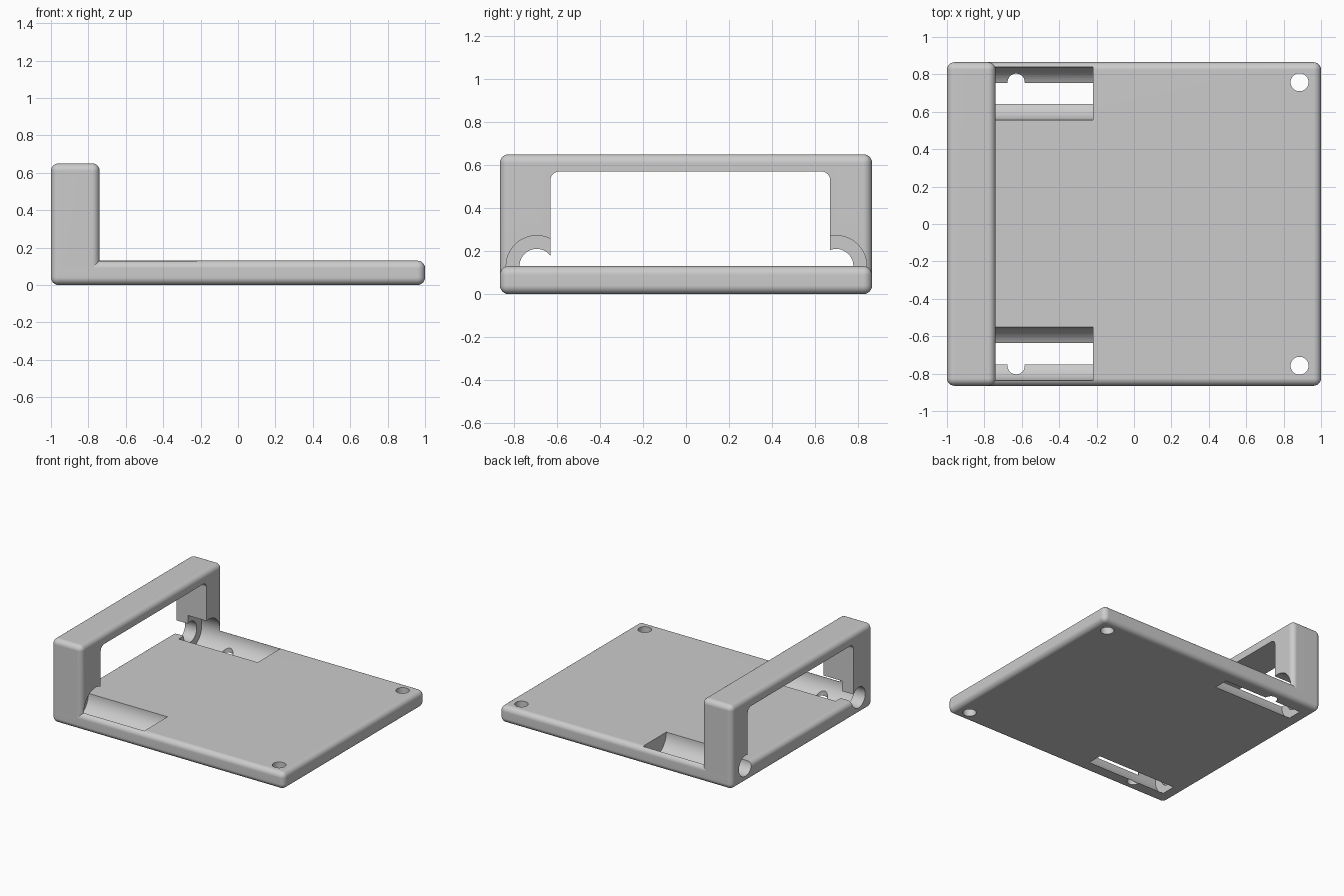
import bpy, bmesh, math
from mathutils import Matrix, Vector

cube = bpy.data.objects.get("Cube")
if cube:
    bpy.data.objects.remove(cube, do_unlink=True)

HALF_Y = 0.865
ROUND = 0.04

grey = bpy.data.materials.new("plain_grey")
grey.use_nodes = True
grey.diffuse_color = (0.6, 0.6, 0.6, 1)
grey.node_tree.nodes["Principled BSDF"].inputs["Base Color"].default_value = (0.6, 0.6, 0.6, 1)


def finish(bm, name):
    bmesh.ops.recalc_face_normals(bm, faces=bm.faces)
    mesh = bpy.data.meshes.new(name)
    bm.to_mesh(mesh)
    bm.free()
    mesh.materials.append(grey)
    obj = bpy.data.objects.new(name, mesh)
    bpy.context.collection.objects.link(obj)
    return obj


def rounded_box(name, low, high, pick):
    """Box between two corners, rounded on the edges that pick() accepts."""
    low, high = Vector(low), Vector(high)
    bm = bmesh.new()
    bmesh.ops.create_cube(bm, size=1, matrix=Matrix.Translation((low + high) / 2)
                          @ Matrix.Diagonal((*(high - low), 1)))
    edges = [e for e in bm.edges if pick(e)]
    bmesh.ops.bevel(bm, geom=edges, offset=ROUND, segments=6, profile=0.5, affect='EDGES')
    return finish(bm, name)


def cylinder(name, start, end, radius):
    start, end = Vector(start), Vector(end)
    axis = end - start
    turn = axis.to_track_quat('Z', 'Y').to_matrix().to_4x4()
    bm = bmesh.new()
    bmesh.ops.create_cone(bm, cap_ends=True, segments=64, radius1=radius, radius2=radius,
                          depth=axis.length,
                          matrix=Matrix.Translation((start + end) / 2) @ turn)
    return finish(bm, name)


def cut(obj, cutters):
    for cutter in cutters:
        mod = obj.modifiers.new("cut", 'BOOLEAN')
        mod.operation = 'DIFFERENCE'
        mod.solver = 'EXACT'
        mod.object = cutter
    graph = bpy.context.evaluated_depsgraph_get()
    mesh = bpy.data.meshes.new_from_object(obj.evaluated_get(graph))
    obj.modifiers.clear()
    obj.data = mesh
    bpy.ops.object.select_all(action='DESELECT')
    obj.select_set(True)
    bpy.context.view_layer.objects.active = obj
    bpy.ops.object.shade_smooth_by_angle(angle=math.radians(30))
    normals = obj.modifiers.new("even_normals", 'WEIGHTED_NORMAL')
    normals.keep_sharp = True


# Flat base plate and the upright frame whose legs sink into it
plate = rounded_box("base_plate", (-1, -HALF_Y, 0), (1, HALF_Y, 0.13), lambda e: True)
frame = rounded_box("upright_frame", (-1, -HALF_Y, 0.065), (-0.74, HALF_Y, 0.65),
                    lambda e: max(v.co.z for v in e.verts) > 0.1)

# Round-cornered opening between the legs
window = rounded_box("window_cutter", (-1.2, -0.63, -0.1), (-0.5, 0.67, 0.57),
                     lambda e: all(v.co.z > 0.5 for v in e.verts)
                     and abs(e.verts[0].co.x - e.verts[1].co.x) > 0.1)

# Barrel troughs, rod holes, drain holes and corner screw holes on each side
shared, plate_only = [], []
for side, y in (("left", 0.698), ("right", -0.694)):
    sign = math.copysign(1, y)
    shared += [
        cylinder(side + "_trough_cutter", (-0.9, y, 0.13), (-0.22, y, 0.13), 0.142),
        cylinder(side + "_rod_cutter", (-1.2, y, 0.13), (-0.8, y, 0.13), 0.08),
    ]
    plate_only += [
        cylinder(side + "_drain_cutter", (-0.63, sign * 0.758, -0.2),
                 (-0.63, sign * 0.758, 0.3), 0.046),
        cylinder(side + "_screw_cutter", (0.885, sign * 0.758, -0.2),
                 (0.885, sign * 0.758, 0.3), 0.048),
    ]

cut(plate, shared + plate_only)
cut(frame, [window] + shared)

# Cutters are no longer needed
for cutter in [window] + shared + plate_only:
    bpy.data.objects.remove(cutter, do_unlink=True)
